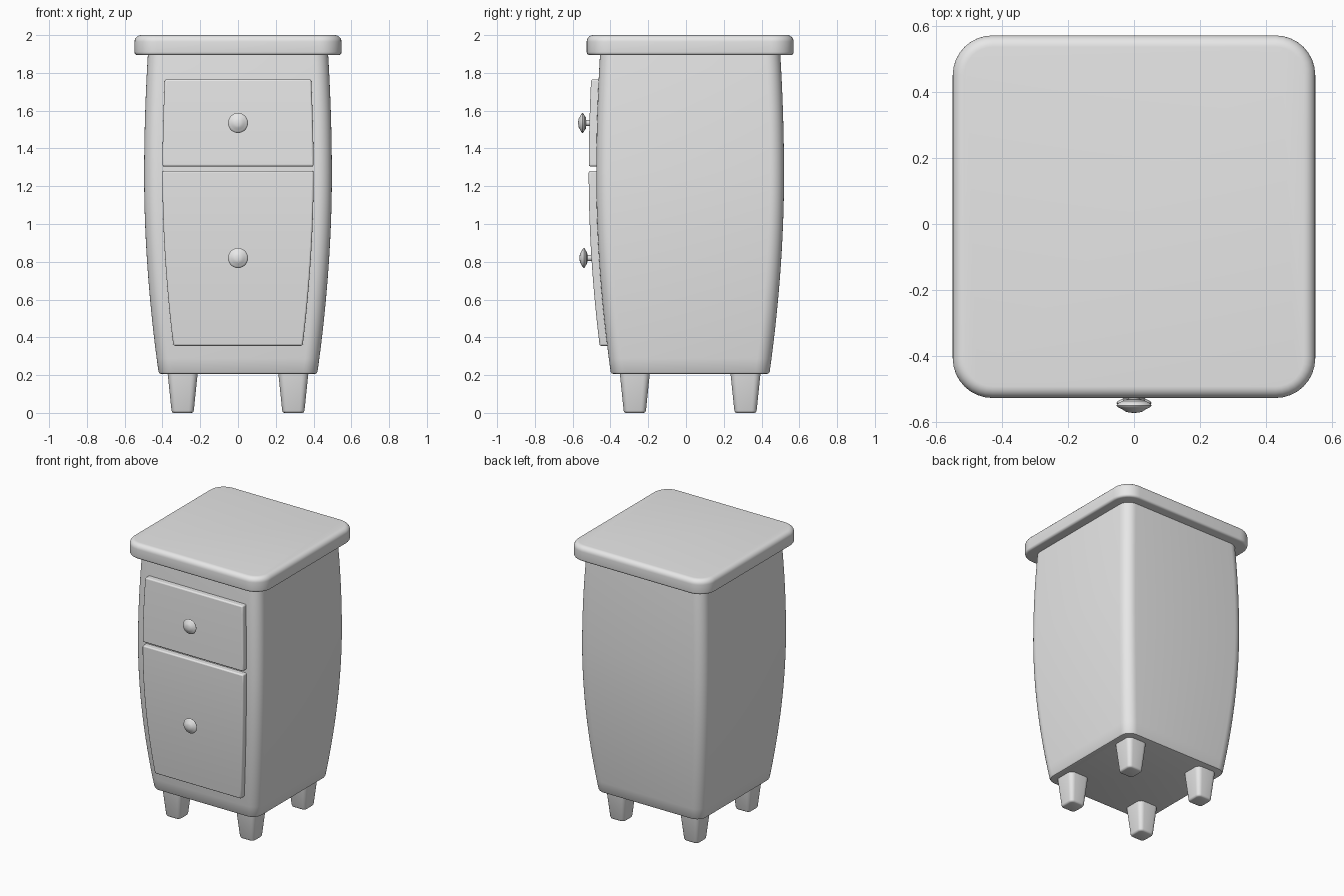
import bpy, bmesh, math

if "Cube" in bpy.data.objects:
    bpy.data.objects.remove(bpy.data.objects["Cube"])

CY = 0.022  # cabinet centre in depth

paint = bpy.data.materials.new("plain grey")
paint.diffuse_color = (0.8, 0.8, 0.8, 1)
paint.use_nodes = True
paint.node_tree.nodes["Principled BSDF"].inputs["Base Color"].default_value = paint.diffuse_color


def finish(name, bm, angle=35):
    bmesh.ops.recalc_face_normals(bm, faces=bm.faces)
    mesh = bpy.data.meshes.new(name)
    bm.to_mesh(mesh)
    bm.free()
    obj = bpy.data.objects.new(name, mesh)
    bpy.context.collection.objects.link(obj)
    mesh.materials.append(paint)
    bpy.ops.object.select_all(action='DESELECT')
    bpy.context.view_layer.objects.active = obj
    obj.select_set(True)
    bpy.ops.object.shade_smooth_by_angle(angle=math.radians(angle))
    return obj


def loft(rings):
    """Skin a stack of equal-length point rings and cap both ends."""
    bm = bmesh.new()
    loops = [[bm.verts.new(p) for p in r] for r in rings]
    n = len(loops[0])
    for a, b in zip(loops, loops[1:]):
        for i in range(n):
            j = (i + 1) % n
            bm.faces.new((a[i], a[j], b[j], b[i]))
    bm.faces.new(loops[0])
    bm.faces.new(loops[-1])
    return bm


def rounded_square(half, radius, z, cx=0.0, cy=CY, steps=8):
    pts = []
    for k, (sx, sy) in enumerate(((1, 1), (-1, 1), (-1, -1), (1, -1))):
        for i in range(steps + 1):
            a = math.pi / 2 * (k + i / steps)
            pts.append((cx + sx * (half - radius) + radius * math.cos(a),
                        cy + sy * (half - radius) + radius * math.sin(a), z))
    return pts


def half_width(z):
    """Bulging side profile of the cabinet."""
    if z > 1.25:
        return 0.497 - 0.020 * ((z - 1.25) / 0.65) ** 2
    return 0.497 - 0.077 * ((1.25 - z) / 1.04) ** 1.9


# Cabinet body
zs = [0.218 + (1.90 - 0.218) * i / 24 for i in range(25)]
rings = [rounded_square(0.405, 0.06, 0.206), rounded_square(0.415, 0.068, 0.209)]
rings += [rounded_square(half_width(z), 0.075, z) for z in zs]
finish("cabinet_body", loft(rings))

# Top slab with a rolled upper edge and a small lower round
H, R = 0.548, 0.12
rings = []
for i in range(5):
    a = math.pi / 2 * i / 4
    d = 0.016 * (1 - math.sin(a))
    rings.append(rounded_square(H - d, R - d, 1.894 + 0.016 * (1 - math.cos(a))))
for i in range(8):
    a = math.pi / 2 * i / 7
    d = 0.035 * (1 - math.cos(a))
    rings.append(rounded_square(H - d, R - d, 1.965 + 0.035 * math.sin(a)))
finish("top_slab", loft(rings))


# Drawer fronts following the bulge
def drawer(name, z0, z1, n):
    rings = []
    for i in range(n + 1):
        z = z0 + (z1 - z0) * i / n
        w, front = half_width(z) - 0.097, CY - half_width(z) - 0.04
        rings.append([(-w, front, z), (w, front, z),
                      (w, front + 0.07, z), (-w, front + 0.07, z)])
    obj = finish(name, loft(rings))
    bevel = obj.modifiers.new("soft edge", 'BEVEL')
    bevel.width = 0.009
    bevel.segments = 3
    bevel.limit_method = 'ANGLE'
    bevel.angle_limit = math.radians(40)


drawer("upper_drawer", 1.305, 1.766, 8)
drawer("lower_drawer", 0.355, 1.281, 14)


# Turned knobs: stem and flattened button
def knob(name, z, tip):
    profile = [(0.016, 0.075), (0.016, 0.042), (0.034, 0.040)]
    profile += [(0.034 + 0.019 * math.sin(math.pi * i / 6),
                 0.036 - 0.026 * i / 6) for i in range(7)]
    profile += [(0.026, 0.004), (0.014, 0.001), (0.003, 0.0)]
    rings = [[(r * math.cos(2 * math.pi * i / 28), tip + y,
               z + r * math.sin(2 * math.pi * i / 28)) for i in range(28)]
             for r, y in profile]
    finish(name, loft(rings), 50)


knob("upper_knob", 1.535, -0.571)
knob("lower_knob", 0.82, -0.564)

# Tapered feet
for sx, side in ((-1, "left"), (1, "right")):
    for sy, end in ((-1, "front"), (1, "back")):
        x, y = sx * 0.293, CY + sy * 0.293
        rings = [rounded_square(h, r, z, x, y, 5) for h, r, z in
                 ((0.047, 0.018, 0.0), (0.055, 0.024, 0.003),
                  (0.059, 0.027, 0.012), (0.080, 0.035, 0.215))]
        finish(f"{end}_{side}_foot", loft(rings), 50)
